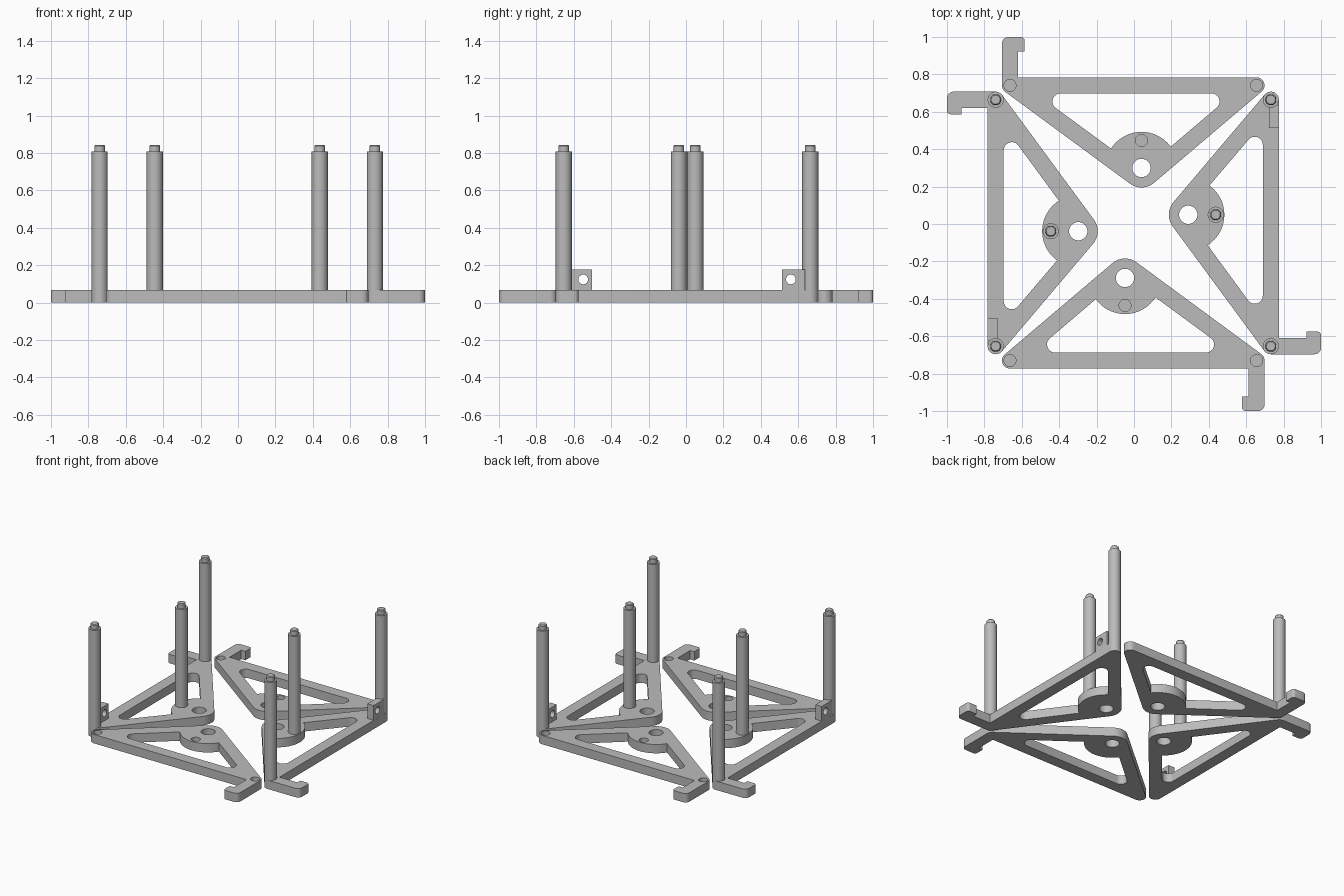
import bpy, bmesh
from math import sin, cos, radians, pi
from mathutils import Matrix, Vector

cube = bpy.data.objects.get("Cube")
if cube:
    bpy.data.objects.remove(cube, do_unlink=True)

grey = bpy.data.materials.new("plastic_grey")
grey.use_nodes = True
COLOUR = (0.5, 0.5, 0.5, 1)
grey.diffuse_color = COLOUR
grey.node_tree.nodes["Principled BSDF"].inputs["Base Color"].default_value = COLOUR

# Shared dimensions of one frame, drawn as the back one
THICK = 0.067
POST_TOP, PEG_TOP = 0.807, 0.843
LEFT, RIGHT = (-0.659, 0.7355), (0.659, 0.7355)
APEX, BOSS = (0.044, 0.294), (0.044, 0.441)
R_END, R_APEX = 0.043, 0.104
A_LEFT, A_RIGHT = 233.7, 310.4      # outward directions of the two slanted arms
ORIGIN = Vector((-0.004, 0.0055, 0))


def arc(centre, r, a0, a1, n=12):
    angles = [radians(a0 + (a1 - a0) * i / n) for i in range(n + 1)]
    return [(centre[0] + r * cos(a), centre[1] + r * sin(a)) for a in angles]


def circle(centre, r, n=40):
    return arc(centre, r, 0, 360, n)[:-1]


def finish(bm, name):
    bmesh.ops.recalc_face_normals(bm, faces=bm.faces[:])
    mesh = bpy.data.meshes.new(name)
    bm.to_mesh(mesh)
    bm.free()
    mesh.materials.append(grey)
    ob = bpy.data.objects.new(name, mesh)
    bpy.context.collection.objects.link(ob)
    return ob


def prism(name, pts, z0, z1):
    bm = bmesh.new()
    face = bm.faces.new([bm.verts.new((x, y, z0)) for x, y in pts])
    new = bmesh.ops.extrude_face_region(bm, geom=[face])["geom"]
    up = [v for v in new if isinstance(v, bmesh.types.BMVert)]
    bmesh.ops.translate(bm, verts=up, vec=(0, 0, z1 - z0))
    return finish(bm, name)


def lathe(name, centre, profile, n=40):
    bm = bmesh.new()
    rings = [[bm.verts.new((x, y, z)) for x, y in circle(centre, r, n)] for r, z in profile]
    for low, high in zip(rings, rings[1:]):
        for i in range(n):
            j = (i + 1) % n
            bm.faces.new((low[i], low[j], high[j], high[i]))
    bm.faces.new(rings[0])
    bm.faces.new(rings[-1])
    return finish(bm, name)


def cut(ob, cutter):
    cutter.hide_render = True
    mod = ob.modifiers.new("cut", 'BOOLEAN')
    mod.operation, mod.solver, mod.object = 'DIFFERENCE', 'EXACT', cutter
    bpy.context.view_layer.objects.active = ob
    bpy.ops.object.modifier_apply(modifier=mod.name)
    bpy.data.objects.remove(cutter, do_unlink=True)


def plate(name, reach):
    # Rounded triangle with the hook in the same outline
    x0, x1, tip = LEFT[0] - R_END, -0.616, -0.581
    outline = arc(LEFT, R_END, 180, A_LEFT)
    outline += arc(APEX, R_APEX, A_LEFT, A_RIGHT)
    outline += arc(RIGHT, R_END, A_RIGHT - 360, 90)
    outline += [(x1, RIGHT[1] + R_END), (x1, reach - 0.077), (tip, reach - 0.077)]
    outline += arc((tip - 0.02, reach - 0.02), 0.02, 0, 90, 6)
    outline += arc((x0 + 0.035, reach - 0.035), 0.035, 90, 180, 8)
    ob = prism(name, outline, 0, THICK)
    # Opening between the arms, bounded by the round boss
    opening = arc((-0.389, 0.6495), R_END, 90, A_LEFT)
    opening += arc(APEX, 0.193, 147.5, 36, 24)
    opening += arc((0.418, 0.6495), R_END, A_RIGHT - 360, 90)
    cut(ob, prism("opening_cutter", opening, -0.1, 0.2))
    cut(ob, prism("hole_cutter", circle(APEX, 0.049), -0.1, 0.2))
    return ob


def lug(name):
    # Upright tab with a cross hole, drawn flat and then stood up
    ob = prism(name, [(0.507, THICK), (0.63, THICK), (0.63, 0.178), (0.507, 0.178)], 0.726, 0.778)
    cut(ob, prism("lug_cutter", circle((0.555, 0.124), 0.026, 24), 0.6, 0.9))
    swap = Matrix(((1, 0, 0, 0), (0, 0, 1, 0), (0, 1, 0, 0), (0, 0, 0, 1)))
    ob.data.transform(swap)
    ob.data.flip_normals()
    return ob


def post(name, centre):
    return lathe(name, centre, [(R_END, THICK), (R_END, POST_TOP), (0.029, POST_TOP),
                                (0.029, PEG_TOP - 0.006), (0.024, PEG_TOP)])


# Side name, images of the local x and y axes, hook reach, has posts
sides = [("back", (1, 0), (0, 1), 0.9945, False),
         ("front", (-1, 0), (0, -1), 1.0055, False),
         ("right", (0, -1), (-1, 0), 0.996, True),
         ("left", (0, 1), (1, 0), 1.004, True)]
spots = {"hook_end": LEFT, "far_end": RIGHT, "boss": BOSS}

for side, ax, ay, reach, has_posts in sides:
    frame = plate(side + "_frame", reach)
    parts = [frame]
    if has_posts:
        parts += [post(f"{side}_{spot}_post", c) for spot, c in spots.items()]
        parts.append(lug(side + "_lug"))
    else:
        # Blind sockets that take the pegs
        for c in spots.values():
            cut(frame, prism("socket_cutter", circle(c, 0.032, 32), 0.027, 0.2))
    turn = Matrix(((ax[0], ay[0], 0), (ax[1], ay[1], 0), (0, 0, 1)))
    place = Matrix.Translation(ORIGIN) @ turn.to_4x4()
    for ob in parts:
        ob.data.transform(place)
        if turn.determinant() < 0:
            ob.data.flip_normals()
        bpy.ops.object.select_all(action='DESELECT')
        ob.select_set(True)
        bpy.context.view_layer.objects.active = ob
        bpy.ops.object.shade_smooth_by_angle(angle=radians(30))
